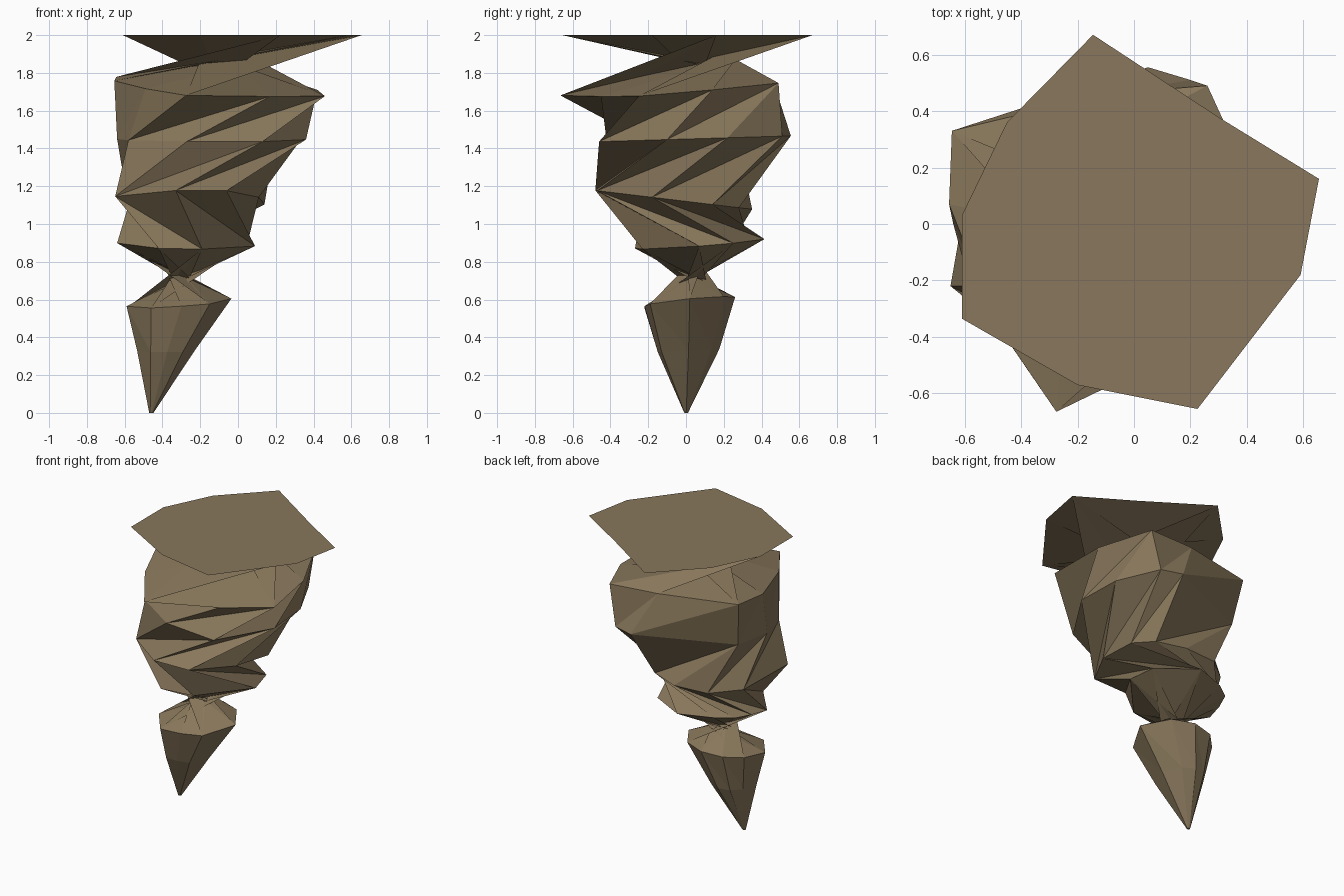
import bpy, bmesh

if "Cube" in bpy.data.objects:
    bpy.data.objects.remove(bpy.data.objects["Cube"])

SIDES = 9
TIP_X = -0.465

# Stone material
stone = bpy.data.materials.new("brown stone")
stone.diffuse_color = (0.25, 0.187, 0.106, 1)
stone.use_nodes = True
stone.node_tree.nodes["Principled BSDF"].inputs["Base Color"].default_value = stone.diffuse_color

bm = bmesh.new()


def ring(z, tilt_x, tilt_y, points):
    """One tilted cross-section, counter-clockwise from the right side."""
    return [bm.verts.new((x, y, z + tilt_x * x + tilt_y * y)) for x, y in points]


def bridge(low, up, i, j, steps):
    """Join two rings with triangles, starting at low[i] and up[j].
    L steps along the lower ring, U along the upper ring."""
    for s in steps:
        a, b = low[i % SIDES], up[j % SIDES]
        if s == "L":
            i += 1
            bm.faces.new((a, low[i % SIDES], b))
        else:
            j += 1
            bm.faces.new((a, up[j % SIDES], b))


# Bulb section, reused in smaller sizes for the pointed tip
bulb = [(-.035, .02), (-.15, .2), (-.3, .26), (-.45, .23), (-.55, .13),
        (-.59, -.05), (-.46, -.22), (-.3, -.22), (-.15, -.19)]


def shrunk(fx, fy):
    return [(TIP_X + (x - TIP_X) * fx, y * fy) for x, y in bulb]


rings = [
    ring(0.0, 0, 0, shrunk(.04, .04)),
    ring(0.33, 0, .05, shrunk(.55, .68)),
    ring(0.605, .06, .1, bulb),
    # lower body
    ring(0.88, -.03, .08,
         [(.05, .25), (-.22, .415), (-.45, .33), (-.56, .25), (-.61, .13),
          (-.64, 0), (-.42, -.27), (-.19, -.23), (.09, .07)]),
    # waist
    ring(1.12, 0, -.12,
         [(.14, .14), (.05, .28), (-.15, .35), (-.4, .33), (-.58, .18),
          (-.65, -.22), (-.33, -.48), (-.06, -.47), (.11, -.18)]),
    # upper body
    ring(1.45, 0, .03,
         [(.36, -.1), (.34, .22), (.2, .51), (.05, .555), (-.6, .27),
          (-.64, 0), (-.58, -.22), (-.27, -.42), (.13, -.46)]),
    # shoulder
    ring(1.72, -.05, .08,
         [(.46, -.25), (.42, .14), (.26, .49), (-.1, .46), (-.645, .33),
          (-.655, .07), (-.49, -.35), (-.275, -.665), (.17, -.45)]),
    # flat top
    ring(2.0, 0, 0,
         [(.655, .16), (.305, .375), (-.145, .67), (-.45, .36), (-.61, .03),
          (-.61, -.335), (-.2, -.57), (.225, -.655), (.59, -.18)]),
]

# Each joint: start on the lower ring, start on the upper ring, step order.
# The strongly turned joints pinch the stone.
joints = [(0, 0, "LU" * SIDES), (0, 0, "LU" * SIDES),
          (0, 5, "LULULLULULULULUULU"),
          (0, 8, "LU" * SIDES),
          (5, 6, "UULULULULULULLULUL"),
          (5, 5, "ULUULULULULLULULUL"),
          (5, 0, "LLUULLULULLUUULULU")]
for k, (i, j, steps) in enumerate(joints):
    bridge(rings[k], rings[k + 1], i, j, steps)

# Caps
bm.faces.new(rings[-1])
bm.faces.new(list(reversed(rings[0])))

mesh = bpy.data.meshes.new("hanging_rock")
bm.to_mesh(mesh)
bm.free()
mesh.materials.append(stone)
rock = bpy.data.objects.new("hanging_rock", mesh)
bpy.context.collection.objects.link(rock)
